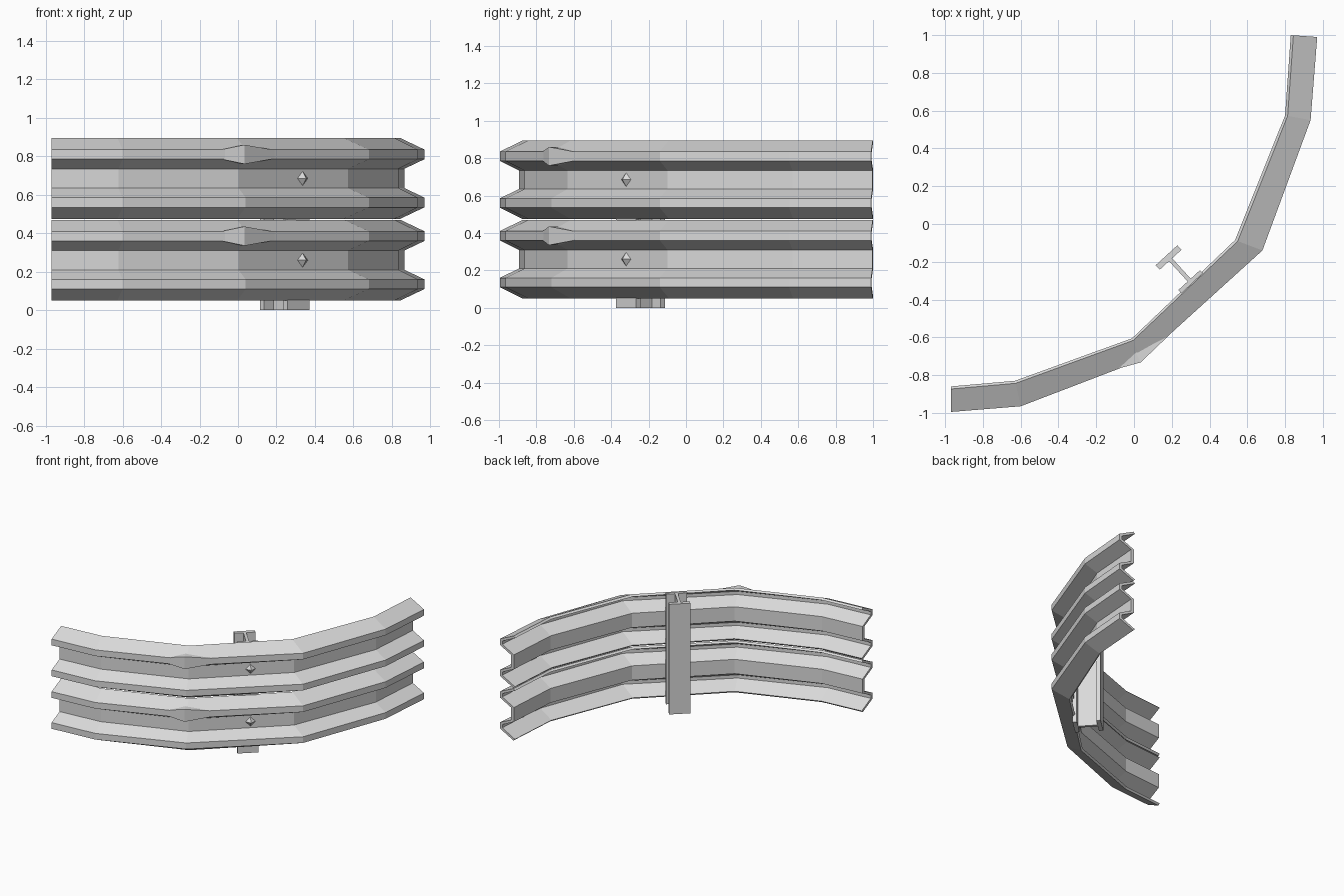
import bpy, bmesh, math
from mathutils import Vector, Matrix

cube = bpy.data.objects.get("Cube")
if cube:
    bpy.data.objects.remove(cube)

steel = bpy.data.materials.new("galvanised grey")
steel.use_nodes = True
grey = (0.7, 0.7, 0.7, 1)
steel.diffuse_color = grey
steel.node_tree.nodes["Principled BSDF"].inputs["Base Color"].default_value = grey


def finish(name, bm):
    bmesh.ops.recalc_face_normals(bm, faces=bm.faces)
    mesh = bpy.data.meshes.new(name)
    bm.to_mesh(mesh)
    bm.free()
    mesh.materials.append(steel)
    obj = bpy.data.objects.new(name, mesh)
    bpy.context.collection.objects.link(obj)
    return obj


# Plan of the curved rail: front ridge line and back edge line
FRONT = [(-0.97, -0.995), (-0.60, -0.965), (0.04, -0.72),
         (0.68, -0.14), (0.935, 0.55), (0.97, 0.99)]
BACK = [(-0.97, -0.86), (-0.63, -0.83), (-0.01, -0.605),
        (0.535, -0.085), (0.80, 0.575), (0.83, 1.0)]

# Half of the W section as (share of depth, height from the beam centre)
OUTER = [(0.75, 0.05), (0, 0.10), (0, 0.15), (0.9, 0.21)]
INNER = [(1, 0.196), (0.15, 0.138), (0.15, 0.112), (0.93, 0.058)]


def flip(points):
    return [(t, -z) for t, z in reversed(points)]


SECTION = flip(OUTER) + OUTER + INNER + flip(INNER)


def make_beam(name, centre):
    bm = bmesh.new()
    rings = []
    for f, b in zip(FRONT, BACK):
        f, b = Vector(f), Vector(b)
        rings.append([bm.verts.new((*f.lerp(b, t), centre + z)) for t, z in SECTION])
    n = len(SECTION)
    for r, s in zip(rings, rings[1:]):
        for i in range(n):
            j = (i + 1) % n
            bm.faces.new((r[i], r[j], s[j], s[i]))
    # End caps as strips joining the front and back of the sheet
    for ring in (rings[0], rings[-1]):
        for i in range(n // 2 - 1):
            bm.faces.new((ring[i], ring[i + 1], ring[n - 2 - i], ring[n - 1 - i]))
    finish(name, bm)


def make_lap(name, z):
    # Pointed bulge where two beam lengths overlap on the ridge
    bm = bmesh.new()
    spots = [(-0.10, -0.77, 0.022), (0.035, -0.733, 0.05), (0.19, -0.585, 0.022)]
    low = [bm.verts.new((x, y, z - h)) for x, y, h in spots]
    high = [bm.verts.new((x, y, z + h)) for x, y, h in spots]
    for i in range(2):
        bm.faces.new((low[i], low[i + 1], high[i + 1], high[i]))
    for row in (low, high):
        back = bm.verts.new((0.0, -0.66, row[1].co.z))
        bm.faces.new((row[0], row[1], back))
        bm.faces.new((row[1], row[2], back))
    finish(name, bm)


# Local frame at the post: x runs along the rail, -y points out of its front
TURN = Matrix.Rotation(math.radians(42.5), 4, 'Z')


def make_bolt(name, z):
    bm = bmesh.new()
    bmesh.ops.create_cone(bm, cap_ends=True, segments=4, radius1=0.046,
                          radius2=0, depth=0.035)
    place = Matrix.Translation((0.343, -0.328, z)) @ TURN
    bm.transform(place @ Matrix.Rotation(math.radians(90), 4, 'X'))
    finish(name, bm)


def make_post(height):
    # I section extruded upwards
    half, depth, flange, web = 0.078, 0.105, 0.016, 0.011
    side = [(half, -depth), (half, -depth + 2 * flange), (web, -depth + 2 * flange),
            (web, depth - 2 * flange), (half, depth - 2 * flange), (half, depth)]
    outline = side + [(-x, y) for x, y in reversed(side)]
    bm = bmesh.new()
    base = bm.faces.new([bm.verts.new((x, y, 0)) for x, y in outline])
    top = bmesh.ops.extrude_face_region(bm, geom=[base], use_keep_orig=True)["geom"]
    bmesh.ops.translate(bm, vec=(0, 0, height),
                        verts=[v for v in top if isinstance(v, bmesh.types.BMVert)])
    bm.transform(Matrix.Translation((0.243, -0.243, 0)) @ TURN)
    finish("post", bm)


for label, centre in (("lower", 0.26), ("upper", 0.685)):
    make_beam(label + "_rail", centre)
    make_lap(label + "_lap_joint", centre + 0.125)
    make_bolt(label + "_bolt", centre)
make_post(0.89)
